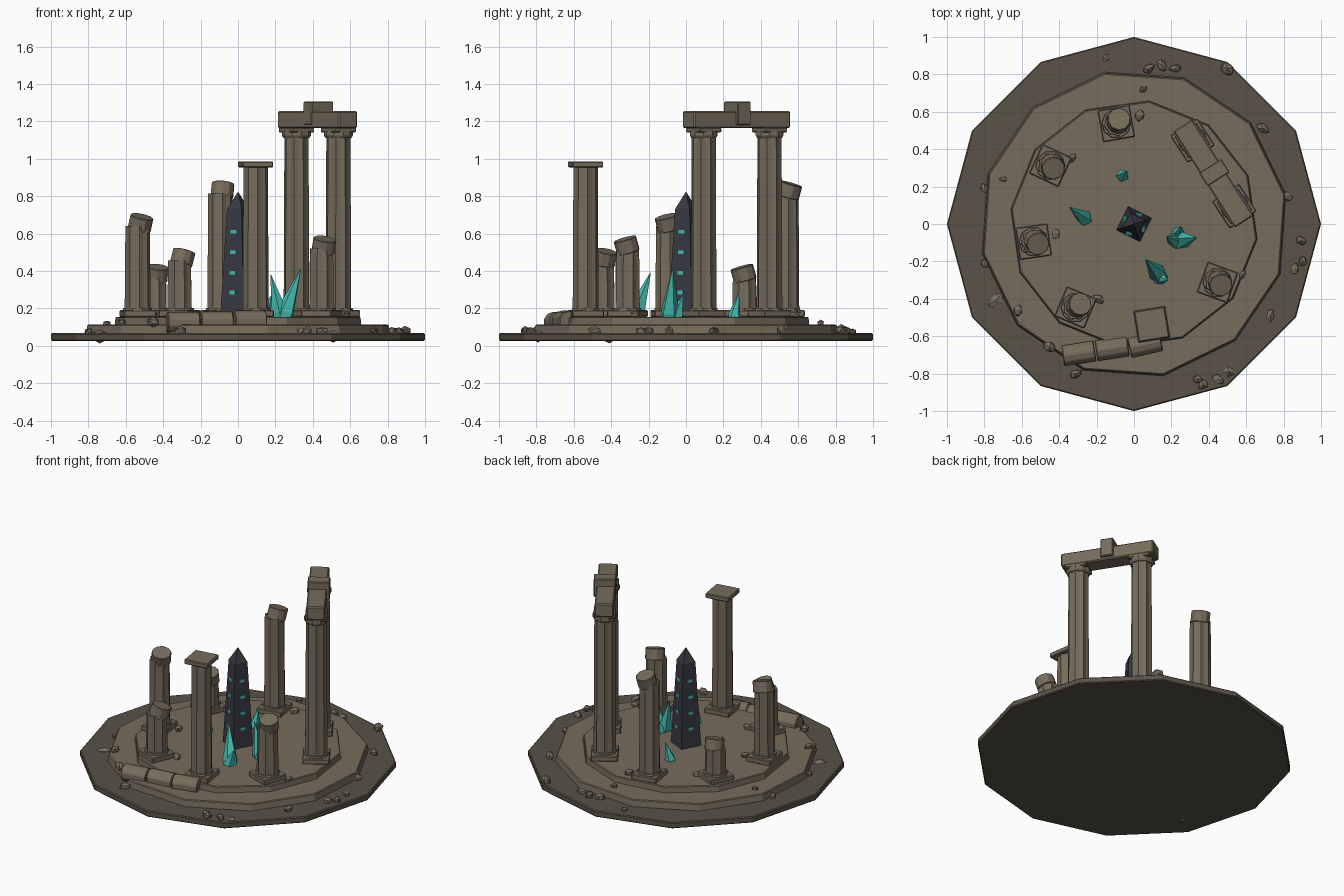
import bpy, bmesh, math, random
from mathutils import Vector, Matrix

if "Cube" in bpy.data.objects:
    bpy.data.objects.remove(bpy.data.objects["Cube"])

random.seed(4)

def material(name, rgb):
    m = bpy.data.materials.new(name)
    m.diffuse_color = (*rgb, 1)
    m.use_nodes = True
    m.node_tree.nodes["Principled BSDF"].inputs["Base Color"].default_value = m.diffuse_color
    return m

STONE = material("stone", (0.18, 0.15, 0.105))
EARTH = material("dark_earth", (0.1, 0.085, 0.062))
DARK = material("obelisk_stone", (0.04, 0.04, 0.055))
TEAL = material("teal_crystal", (0.06, 0.5, 0.44))

def finish(name, bm, mat, matrix=Matrix(), bevel=0):
    bmesh.ops.recalc_face_normals(bm, faces=bm.faces)
    me = bpy.data.meshes.new(name)
    bm.to_mesh(me)
    bm.free()
    me.materials.append(mat)
    ob = bpy.data.objects.new(name, me)
    ob.matrix_world = matrix
    bpy.context.collection.objects.link(ob)
    if bevel:
        b = ob.modifiers.new("bevel", 'BEVEL')
        b.width, b.segments = bevel, 1
    return ob

def place(x, y, z, rot=0):
    return Matrix.Translation((x, y, z)) @ Matrix.Rotation(math.radians(rot), 4, 'Z')

def box(name, size, matrix, mat=STONE, bevel=0.005):
    bm = bmesh.new()
    bmesh.ops.create_cube(bm, size=1)
    bmesh.ops.scale(bm, vec=size, verts=bm.verts)
    return finish(name, bm, mat, matrix, bevel)

def lathe(name, radii, heights, sides, matrix, mat=STONE, start=0, flute=1, bevel=0):
    """Stack of polygon rings; flute < 1 pulls in every second corner."""
    bm = bmesh.new()
    rings = []
    for r, z in zip(radii, heights):
        ring = []
        for i in range(sides):
            a = math.radians(start) + math.tau * i / sides
            k = r * (flute if i % 2 else 1)
            ring.append(bm.verts.new((k * math.cos(a), k * math.sin(a), z)))
        rings.append(ring)
    for lo, hi in zip(rings, rings[1:]):
        for i in range(sides):
            j = (i + 1) % sides
            bm.faces.new((lo[i], lo[j], hi[j], hi[i]))
    bm.faces.new(rings[0])
    bm.faces.new(rings[-1])
    return finish(name, bm, mat, matrix, bevel)

def aim(start, tip):
    start, tip = Vector(start), Vector(tip)
    q = (tip - start).to_track_quat('Z', 'Y').to_matrix().to_4x4()
    return Matrix.Translation(start) @ q

# Ground disc and two steps
lathe("ground_disc", (1, 1), (0.025, 0.067), 12, Matrix(), EARTH, bevel=0.006)
lathe("lower_step", (0.83, 0.82), (0.05, 0.113), 12, Matrix(), start=11, bevel=0.005)
lathe("upper_step", (0.665, 0.66), (0.1, 0.155), 12, Matrix(), start=23, bevel=0.005)

# Ring of eight columns: shaft top, plinth turn, drum tilt (None = whole column)
COLUMNS = [
    (1.12, 33, None), (1.12, 33, None), (0.815, 10, (0.1, 0.28)), (0.37, -25, (0.1, -0.28)),
    (0.64, 8, (0.22, -0.25)), (0.455, -23, (0.25, 0.2)), (0.955, 9, None), (0.52, -20, (0.15, -0.28)),
]
for i, (top, turn, tilt) in enumerate(COLUMNS):
    a = math.radians(10 + 45 * i)
    x, y = 0.545 * math.cos(a), 0.545 * math.sin(a)
    box(f"plinth_{i}", (0.172, 0.172, 0.037), place(x, y, 0.172, turn))
    lathe(f"column_base_{i}", (0.08, 0.076), (0.185, 0.202), 10, place(x, y, 0))
    lathe(f"column_shaft_{i}", (0.07, 0.066), (0.19, top), 16, place(x, y, 0, turn), flute=0.88)
    if tilt:
        start = Vector((x + 0.008, y + 0.005, top - 0.02))
        lathe(f"broken_drum_{i}", (0.063, 0.063), (0, 0.075), 10,
              aim(start, start + Vector((*tilt, 1))), bevel=0.003)
    elif top > 1:
        lathe(f"capital_{i}", (0.07, 0.078, 0.078), (1.112, 1.125, 1.147), 10, place(x, y, 0))
        box(f"abacus_{i}", (0.14, 0.14, 0.025), place(x, y, 1.154, turn))
    else:
        box(f"abacus_{i}", (0.165, 0.165, 0.032), place(x, y, 0.97, turn))

# Lintel across the two tallest columns, with a keystone
box("lintel", (0.61, 0.12, 0.092), place(0.425, 0.27, 1.209, -57.5), bevel=0.007)
box("keystone", (0.085, 0.14, 0.125), place(0.43, 0.275, 1.243, -57.5))

# Fallen column in three drums
for i, (x, y, turn) in enumerate([(-0.295, -0.692, 9), (-0.117, -0.665, 9), (0.06, -0.643, 13)]):
    lathe(f"fallen_drum_{i}", (0.058, 0.058), (-0.087, 0.087), 10,
          place(x, y, 0.125 + 0.003 * i, turn) @ Matrix.Rotation(math.pi / 2, 4, 'Y'), bevel=0.005)

# Central obelisk with glowing marks on each face
lathe("obelisk", (0.1, 0.062, 0.003), (0.15, 0.73, 0.82), 4, Matrix(), DARK, start=18)
for k in range(4):
    for j, z in enumerate((0.285, 0.39, 0.5, 0.61)):
        depth = (0.1 - 0.038 * (z - 0.15) / 0.58) * math.cos(math.pi / 4)
        m = Matrix.Rotation(math.radians(-27 + 90 * k), 4, 'Z') @ Matrix.Translation((depth, 0, z))
        box(f"obelisk_mark_{k}_{j}", (0.008, 0.035, 0.02), m, TEAL, 0)
# Keep the obelisk faces aligned with the marks
bpy.data.objects["obelisk"].rotation_euler = (0, 0, 0)

# Leaning crystals: base point, tip, radius
CRYSTALS = [
    ((0.24, -0.09, 0.14), (0.335, -0.072, 0.41), 0.05), ((0.23, -0.09, 0.14), (0.175, -0.07, 0.38), 0.045),
    ((0.235, -0.06, 0.14), (0.25, -0.015, 0.27), 0.04), ((0.14, -0.28, 0.14), (0.062, -0.19, 0.39), 0.05),
    ((0.13, -0.285, 0.14), (0.18, -0.3, 0.27), 0.04), ((-0.255, 0.025, 0.14), (-0.345, 0.09, 0.33), 0.042),
    ((-0.065, 0.255, 0.14), (-0.04, 0.282, 0.28), 0.035),
]
for i, (base, tip, r) in enumerate(CRYSTALS):
    h = (Vector(tip) - Vector(base)).length
    lathe(f"crystal_{i}", (r * 0.85, r, 0.002), (0, h * 0.15, h), 5, aim(base, tip), TEAL, start=20 * i)

# Rubble: x, y, size
RUBBLE = [
    (-0.15, 0.89, 2.2), (0.08, 0.83, 3), (0.15, 0.85, 3.2), (0.22, 0.83, 3), (0.5, 0.83, 4), (0.69, 0.51, 3.5),
    (0.82, 0.15, 3), (0.89, -0.09, 3), (0.9, -0.2, 3), (0.86, -0.24, 3), (0.73, -0.49, 3),
    (0.51, -0.79, 3.8), (0.45, -0.83, 3), (0.37, -0.86, 3), (0.34, -0.83, 2.5), (-0.31, -0.8, 3),
    (-0.45, -0.66, 3.5), (-0.74, -0.41, 4.5), (-0.62, -0.46, 3), (-0.8, 0.19, 2.5), (-0.8, -0.21, 2.5),
    (-0.7, 0.24, 2), (0.05, 0.72, 2), (0.03, 0.58, 3), (-0.33, 0.35, 2.5), (-0.42, -0.05, 2.7),
    (-0.19, -0.4, 3), (0.58, -0.27, 2.5),
]
for i, (x, y, s) in enumerate(RUBBLE):
    bm = bmesh.new()
    bmesh.ops.create_icosphere(bm, subdivisions=1, radius=s / 100)
    for v in bm.verts:
        v.co *= random.uniform(0.8, 1.2)
    r = math.hypot(x, y)
    floor = 0.155 if r < 0.64 else 0.113 if r < 0.8 else 0.067
    if i in (11, 17):
        floor = 0.035
    tilt = Matrix.Rotation(random.uniform(0, 6), 4, 'Z') @ Matrix.Diagonal((1.15, 0.8, 0.8, 1))
    finish(f"rubble_{i}", bm, STONE, Matrix.Translation((x, y, floor + s * 0.004)) @ tilt)
